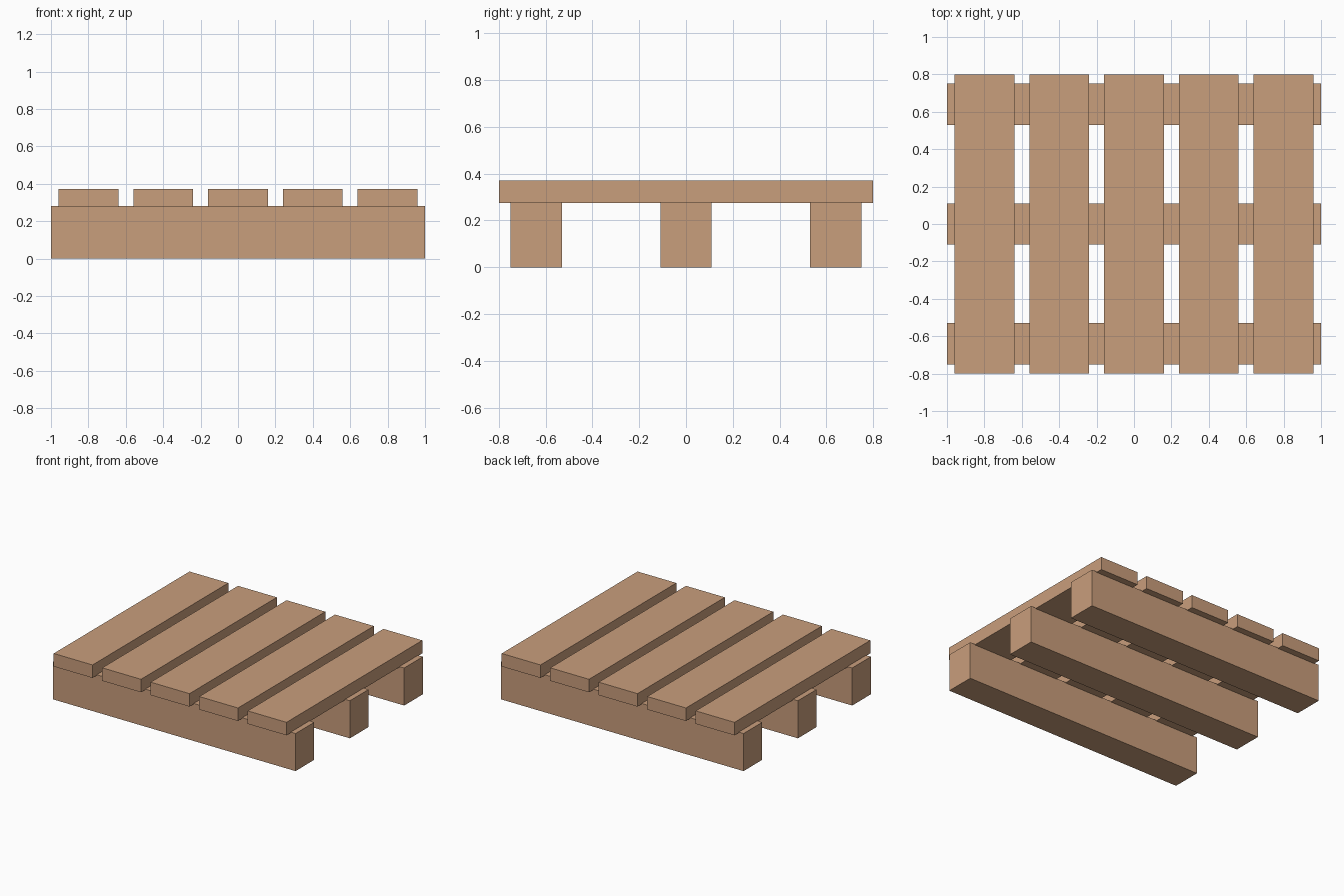
import bpy

if "Cube" in bpy.data.objects:
    bpy.data.objects.remove(bpy.data.objects["Cube"])

wood = bpy.data.materials.new("light_wood")
wood.diffuse_color = (0.584, 0.342, 0.202, 1)
wood.use_nodes = True
wood.node_tree.nodes["Principled BSDF"].inputs["Base Color"].default_value = wood.diffuse_color


def box(name, lo, hi):
    """Add a box spanning two opposite corners."""
    centre = [(a + b) / 2 for a, b in zip(lo, hi)]
    bpy.ops.mesh.primitive_cube_add(size=1, location=centre)
    obj = bpy.context.object
    obj.name = name
    obj.scale = [b - a for a, b in zip(lo, hi)]
    bpy.ops.object.transform_apply(location=False, rotation=False, scale=True)
    obj.data.materials.append(wood)


# Three bearers running left to right
for i, y in enumerate((-0.64, 0, 0.64)):
    box(f"bearer_{i + 1}", (-1, y - 0.11, 0), (1, y + 0.11, 0.28))

# Five deck boards running front to back, slightly sunk into the bearers
for i in range(5):
    x = -0.8 + 0.4 * i
    box(f"deck_board_{i + 1}", (x - 0.16, -0.8, 0.275), (x + 0.16, 0.8, 0.372))
